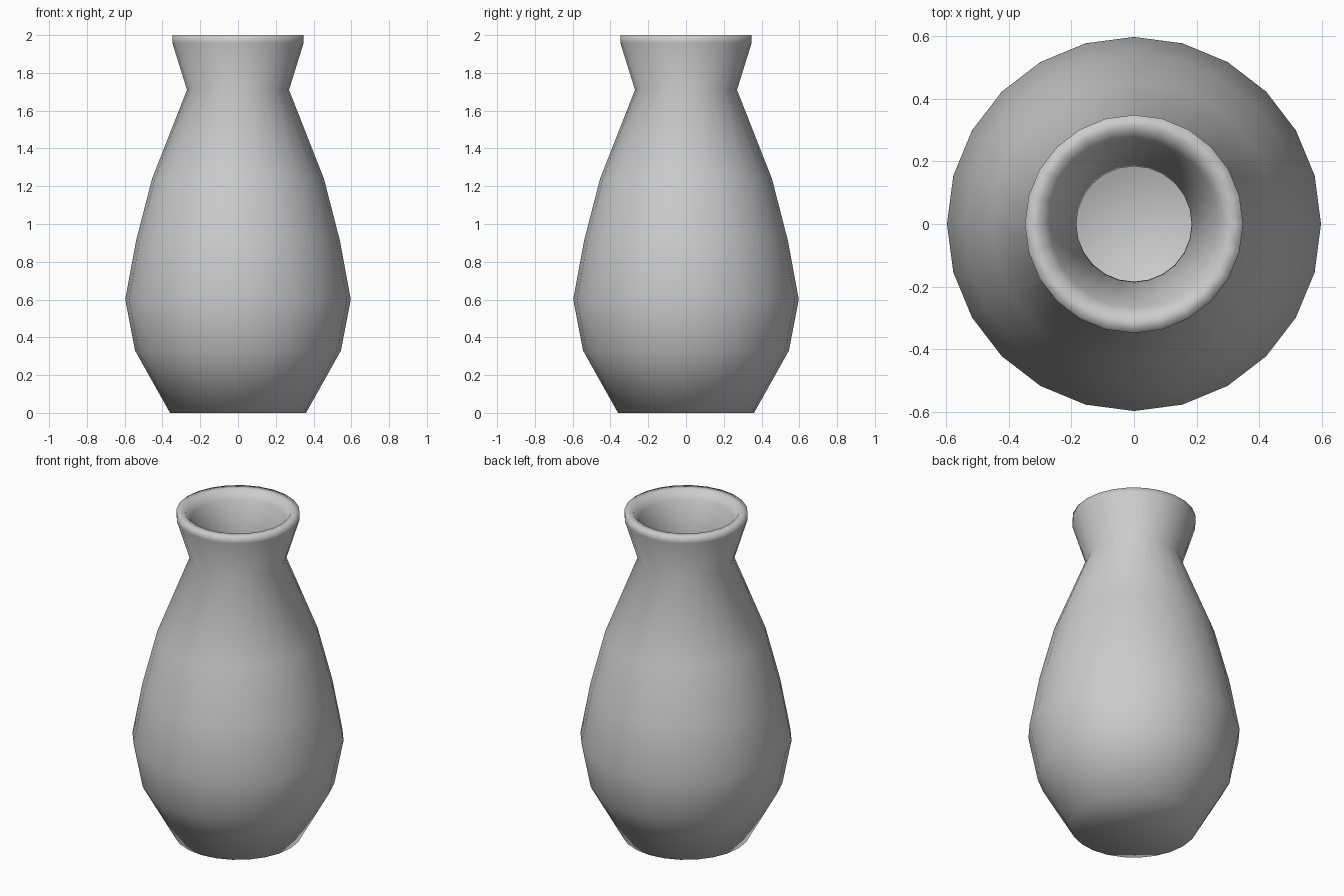
import bpy, bmesh, math

if "Cube" in bpy.data.objects:
    bpy.data.objects.remove(bpy.data.objects["Cube"])

SIDES = 24

# Closed cross-section (radius, height): outside wall upward, lip, inside wall down
outer = [(0.36, 0), (0.545, 0.33), (0.597, 0.6), (0.54, 0.91), (0.455, 1.24),
         (0.27, 1.71), (0.348, 1.96), (0.348, 2.0)]
inner = [(0.30, 2.0), (0.268, 1.95), (0.184, 1.71), (0.376, 1.21), (0.458, 0.89),
         (0.512, 0.6), (0.463, 0.36), (0.31, 0.08)]

# Lathe the section around z
bm = bmesh.new()
rings = [[bm.verts.new((r * math.cos(2 * math.pi * i / SIDES),
                        r * math.sin(2 * math.pi * i / SIDES), z))
          for i in range(SIDES)] for r, z in outer + inner]
for a, b in zip(rings, rings[1:]):
    for i in range(SIDES):
        j = (i + 1) % SIDES
        bm.faces.new((a[i], a[j], b[j], b[i]))

# Underside and inside floor
bm.faces.new(rings[0][::-1])
bm.faces.new(rings[-1])
bmesh.ops.recalc_face_normals(bm, faces=bm.faces)

# Fully smooth shading, as the lip and foot blend softly
for f in bm.faces:
    f.smooth = True

mesh = bpy.data.meshes.new("vase")
bm.to_mesh(mesh)
bm.free()
bpy.context.collection.objects.link(bpy.data.objects.new("vase", mesh))
